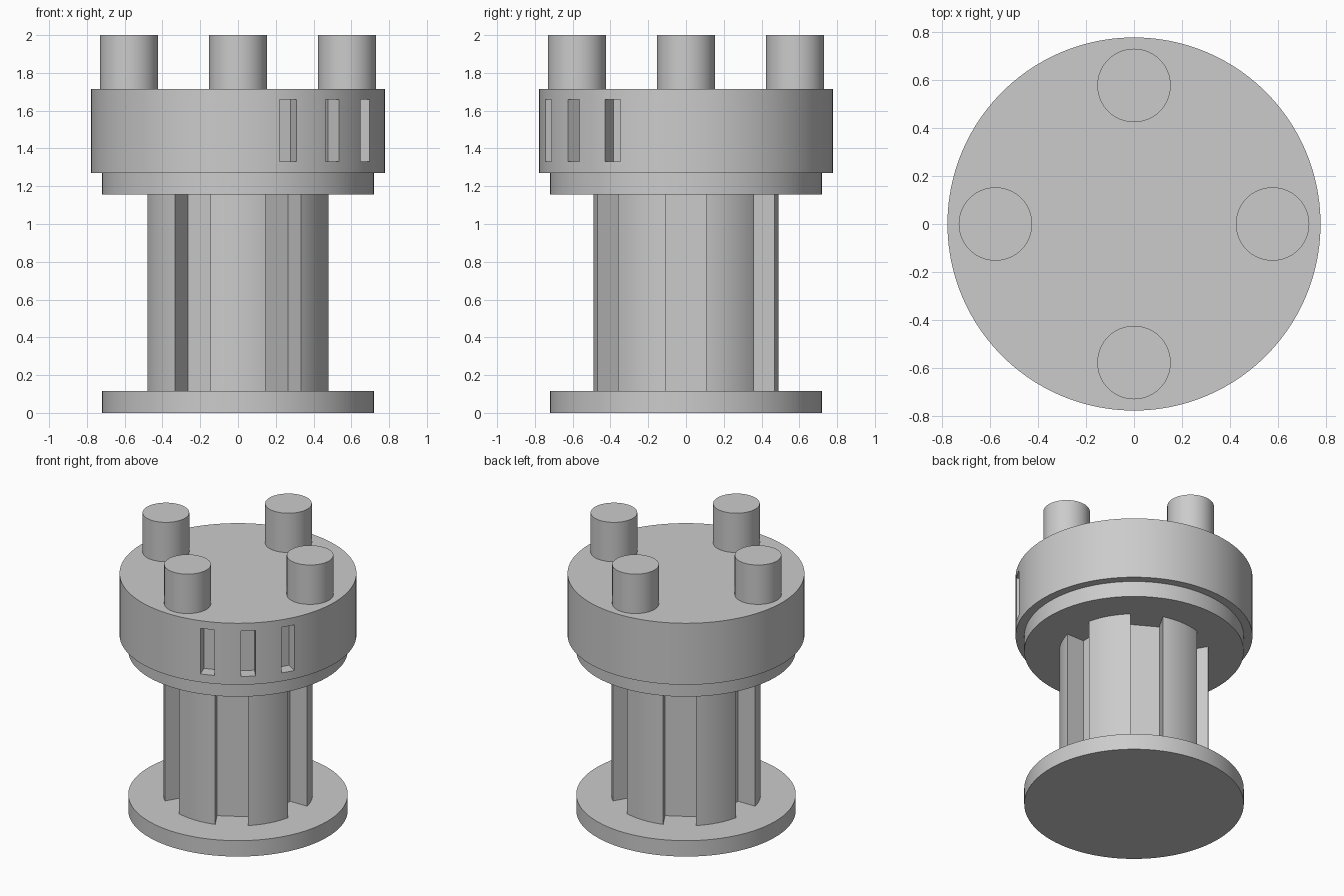
import bpy
import bmesh
from math import radians, sin, cos, asin, degrees
from mathutils import Matrix

cube = bpy.data.objects.get("Cube")
if cube:
    bpy.data.objects.remove(cube, do_unlink=True)

grey = bpy.data.materials.new("plain grey")
grey.use_nodes = True
GREY = (0.6, 0.6, 0.6, 1)
grey.diffuse_color = GREY
grey.node_tree.nodes["Principled BSDF"].inputs["Base Color"].default_value = GREY


def add_object(name, bm):
    bmesh.ops.recalc_face_normals(bm, faces=bm.faces)
    mesh = bpy.data.meshes.new(name)
    bm.to_mesh(mesh)
    bm.free()
    mesh.materials.append(grey)
    obj = bpy.data.objects.new(name, mesh)
    bpy.context.collection.objects.link(obj)
    return obj


def activate(obj):
    bpy.ops.object.select_all(action="DESELECT")
    obj.select_set(True)
    bpy.context.view_layer.objects.active = obj


def smooth(obj):
    activate(obj)
    bpy.ops.object.shade_smooth_by_angle(angle=radians(20))


def disc(name, radius, bottom, top, x=0, y=0, sides=128):
    bm = bmesh.new()
    bmesh.ops.create_cone(
        bm, cap_ends=True, segments=sides, radius1=radius, radius2=radius,
        depth=top - bottom,
        matrix=Matrix.Translation((x, y, (bottom + top) / 2)))
    return add_object(name, bm)


def splined_shaft(name, radius, floor, half_groove, count, bottom, top):
    """Extruded profile: curved lands separated by flat, parallel-sided grooves."""
    edge = degrees(asin(half_groove / radius))
    pitch = 360 / count
    steps = 16
    points = []
    for i in range(count):
        groove = radians(i * pitch)
        # inner corners of the groove
        for side in (-half_groove, half_groove):
            points.append((floor * cos(groove) - side * sin(groove),
                           floor * sin(groove) + side * cos(groove)))
        # curved land up to the next groove
        for s in range(steps + 1):
            a = radians(i * pitch + edge + (pitch - 2 * edge) * s / steps)
            points.append((radius * cos(a), radius * sin(a)))
    bm = bmesh.new()
    face = bm.faces.new([bm.verts.new((x, y, bottom)) for x, y in points])
    out = bmesh.ops.extrude_face_region(bm, geom=[face], use_keep_orig=True)
    verts = [v for v in out["geom"] if isinstance(v, bmesh.types.BMVert)]
    bmesh.ops.translate(bm, verts=verts, vec=(0, 0, top - bottom))
    return add_object(name, bm)


# Base flange, grooved shaft and collar
smooth(disc("base_flange", 0.72, 0, 0.115))
smooth(splined_shaft("grooved_shaft", 0.49, 0.342, 0.108, 6, 0.115, 1.157))
smooth(disc("collar", 0.72, 1.157, 1.27))

# Head with three slots cut into one side
head = disc("head", 0.777, 1.27, 1.715, sides=160)
bm = bmesh.new()
for angle in (-70, -50, -30):
    place = (Matrix.Rotation(radians(angle), 4, "Z")
             @ Matrix.Translation((0.786, 0, 1.495))
             @ Matrix.Diagonal((0.2, 0.095, 0.33, 1)))
    bmesh.ops.create_cube(bm, size=1, matrix=place)
cutter = add_object("slot_cutter", bm)
cutter.hide_render = True
cut = head.modifiers.new("slots", "BOOLEAN")
cut.operation = "DIFFERENCE"
cut.solver = "EXACT"
cut.object = cutter
activate(head)
bpy.ops.object.modifier_apply(modifier=cut.name)
bpy.data.objects.remove(cutter, do_unlink=True)
smooth(head)

# Four pegs on top
for name, dx, dy in (("left", 1, 0), ("right", -1, 0), ("front", 0, -1), ("back", 0, 1)):
    smooth(disc(name + "_peg", 0.153, 1.715, 2, 0.577 * dx, 0.577 * dy, sides=64))
